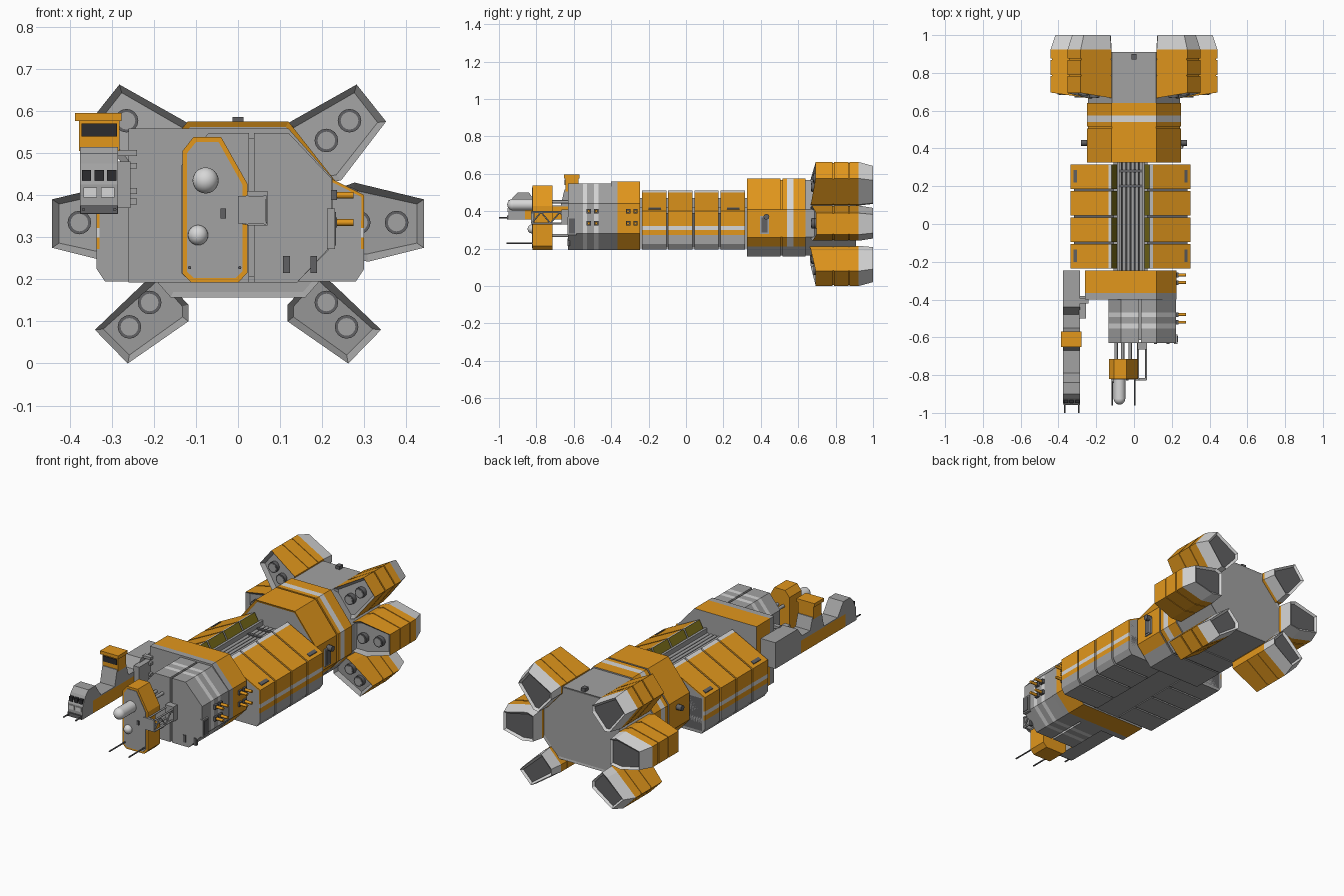
import bpy, bmesh, math
from mathutils import Vector, Matrix

if "Cube" in bpy.data.objects:
    bpy.data.objects.remove(bpy.data.objects["Cube"])

COL = {"orange": (0.76, 0.31, 0.012), "grey": (0.36, 0.36, 0.36), "light_grey": (0.68, 0.68, 0.68),
       "dark": (0.025, 0.025, 0.028), "steel": (0.12, 0.12, 0.125), "olive": (0.2, 0.16, 0.01)}
MATS = {}
for n, c in COL.items():
    MATS[n] = bpy.data.materials.new(n)
    MATS[n].diffuse_color = (*c, 1)


def finish(name, bm, rule):
    """Turn a bmesh into an object, colouring faces by a name or a rule(centre, normal)."""
    bmesh.ops.recalc_face_normals(bm, faces=bm.faces)
    me = bpy.data.meshes.new(name)
    used = []
    for f in bm.faces:
        m = rule if isinstance(rule, str) else rule(f.calc_center_median(), f.normal)
        if m not in used:
            used.append(m)
        f.material_index = used.index(m)
    bm.to_mesh(me)
    bm.free()
    for m in used:
        me.materials.append(MATS[m])
    ob = bpy.data.objects.new(name, me)
    bpy.context.collection.objects.link(ob)
    return ob


def loft(name, pts, secs, rule, axis="y", cuts=(), pivot=(0, 0), sx=1, shift=None, insets=()):
    """Sweep a 2D profile along an axis; secs = (position, scale about pivot)."""
    bm = bmesh.new()
    rings = []
    for i, (t, s) in enumerate(secs):
        ring = []
        for p in pts:
            a, b = [pivot[k] + (p[k] - pivot[k]) * s for k in (0, 1)]
            tt = t + (shift(a, b) if shift and i == 0 else 0)
            ring.append(bm.verts.new((a * sx, tt, b) if axis == "y" else (tt * sx, a, b)))
        rings.append(ring)
    n = len(pts)
    for r, q in zip(rings, rings[1:]):
        for i in range(n):
            bm.faces.new((r[i], r[(i + 1) % n], q[(i + 1) % n], q[i]))
    caps = [bm.faces.new(rings[0]), bm.faces.new(rings[-1])]
    bmesh.ops.recalc_face_normals(bm, faces=bm.faces)
    for k, th, d in insets:
        bmesh.ops.inset_region(bm, faces=[caps[k]], thickness=th, depth=d)
    for ax, v in cuts:
        no = Vector([float(ax == a) for a in "xyz"])
        bmesh.ops.bisect_plane(bm, geom=bm.verts[:] + bm.edges[:] + bm.faces[:], plane_co=no * v, plane_no=no)
    return finish(name, bm, rule)


def box(name, x, y, z, rule="grey"):
    return loft(name, [(x[0], z[0]), (x[1], z[0]), (x[1], z[1]), (x[0], z[1])], [(y[0], 1), (y[1], 1)], rule)


def rod(name, a, b, r, mat="grey", seg=16):
    a, b = Vector(a), Vector(b)
    bm = bmesh.new()
    m = Matrix.Translation((a + b) / 2) @ (b - a).to_track_quat("Z", "Y").to_matrix().to_4x4()
    bmesh.ops.create_cone(bm, cap_ends=True, segments=seg, radius1=r, radius2=r, depth=(b - a).length, matrix=m)
    for f in bm.faces:
        f.smooth = len(f.verts) == 4
    for e in bm.edges:
        e.smooth = all(f.smooth for f in e.link_faces)
    return finish(name, bm, mat)


def ball(name, c, r, mat):
    bm = bmesh.new()
    bmesh.ops.create_uvsphere(bm, u_segments=20, v_segments=12, radius=r, matrix=Matrix.Translation(c))
    for f in bm.faces:
        f.smooth = True
    return finish(name, bm, mat)


# Rear hull, striped, and the engine hub behind it
HULL = [(0.12, 0.575), (0.25, 0.41), (0.25, 0.26), (0.16, 0.157),
        (-0.16, 0.157), (-0.25, 0.26), (-0.25, 0.41), (-0.12, 0.575)]
MID = (0, 0.34)


def hull_rule(c, n):
    inner = abs(c.x) < 0.03 and abs(c.z - 0.36) < 0.1
    if n.y > 0.5 or c.z < 0.21 or (n.y < -0.5 and inner):
        return "grey"
    return "light_grey" if 0.54 < c.y < 0.575 else "orange"


loft("rear_hull", HULL, [(0.325, 1), (0.505, 1), (0.505, 0.97), (0.515, 0.97), (0.515, 1), (0.64, 1)],
     hull_rule, cuts=[("y", 0.54), ("y", 0.575), ("z", 0.21)], pivot=MID, insets=[(0, 0.014, -0.006)])
loft("engine_hub", HULL, [(0.63, 0.97), (0.91, 0.97)], "grey", pivot=MID, insets=[(1, 0.012, -0.004)])
box("hub_sensor", (-0.013, 0.013), (0.87, 0.9), (0.56, 0.586), "steel")

# Six engine pods with grilles and intakes: profile, pivot, intake centres
PODS = {"upper": ([(0.12, 0.53), (0.12, 0.572), (0.282, 0.663), (0.352, 0.575), (0.245, 0.435), (0.21, 0.43)],
                  (0.16, 0.5), [(0.265, 0.577), (0.21, 0.53)]),
        "middle": ([(0.235, 0.255), (0.235, 0.415), (0.277, 0.43), (0.442, 0.39), (0.442, 0.275), (0.31, 0.242)],
                   (0.24, 0.335), [(0.377, 0.335), (0.287, 0.335)]),
        "lower": ([(0.118, 0.14), (0.19, 0.215), (0.225, 0.19), (0.34, 0.08), (0.262, 0.0), (0.118, 0.1)],
                  (0.16, 0.16), [(0.258, 0.087), (0.21, 0.145)])}


def pod_rule(c, n):
    if c.y > 0.922:
        return "steel" if n.y > 0.9 and 0.985 < c.y < 0.995 else "light_grey"
    return "grey" if c.y < 0.735 and (n.y < -0.5 or c.y < 0.71) else "orange"


def slant(a, b):
    return max(0, min(0.04, 0.16 * (math.hypot(a, b - 0.34) - 0.2)))


for part, (prof, piv, holes) in PODS.items():
    for sx, side in ((1, "right"), (-1, "left")):
        secs = [(0.657, 1)]
        for g in (0.783, 0.868):
            secs += [(g, 1), (g, 0.965), (g + 0.007, 0.965), (g + 0.007, 1)]
        loft(f"{side}_{part}_engine", prof, secs + [(0.923, 1), (1.0, 0.87)], pod_rule, pivot=piv, sx=sx,
             shift=slant, insets=[(0, 0.018, -0.02), (1, 0.014, -0.01)])
        for x, z in holes:
            y = 0.657 + slant(x, z)
            rod(f"{side}_{part}_intake", (x * sx, y + 0.05, z), (x * sx, y, z), 0.028, "steel")
            rod(f"{side}_{part}_intake_core", (x * sx, y + 0.02, z), (x * sx, y - 0.002, z), 0.021)

# Spine and pipes between the containers
CX = -0.018
box("spine", (CX - 0.09, CX + 0.09), (-0.25, 0.34), (0.2, 0.42))
for i in range(6):
    x = CX - 0.056 + i * 0.0224
    rod("spine_pipe", (x, -0.25, 0.435), (x, 0.34, 0.435), 0.01, "grey", seg=8)
for s in (-1, 1):
    box("spine_rail", sorted((CX + s * 0.06, CX + s * 0.073)), (-0.25, 0.34), (0.42, 0.47))
for y in (0.2, 0.28):
    box("pipe_clamp", (CX - 0.065, CX + 0.065), (y - 0.008, y + 0.008), (0.42, 0.449), "steel")

# Cargo containers, four a side: grey ends with a thin coloured shell
CARGO = [(0.073, 0.195), (0.073, 0.46), (0.1, 0.51), (0.318, 0.4), (0.318, 0.225), (0.298, 0.195)]


def cargo_rule(c, n):
    u = abs(c.x)
    shell = u > 0.308 or 0.51 - (u - 0.1) * 0.505 - c.z < 0.012
    if c.z < 0.272 or (abs(n.y) > 0.5 and not shell):
        return "grey"
    if u < 0.1:
        return "olive"
    return "light_grey" if u < 0.118 or 0.3 < c.z < 0.322 else "orange"


for sx, side in ((1, "right"), (-1, "left")):
    for i in range(4):
        y = -0.235 + i * 0.14
        box("container_core", sorted((CX + sx * 0.08, CX + sx * 0.3)), (y + 0.01, y + 0.13 + 0.01 * (i < 3)),
            (0.21, 0.39), "steel")
        parts = [loft(f"{side}_container", CARGO, [(y, 1), (y + 0.13, 1)], cargo_rule, sx=sx,
                      cuts=[("x", sx * 0.118), ("z", 0.272), ("z", 0.3), ("z", 0.322)],
                      insets=[(0, 0.008, 0), (1, 0.008, 0)])]
        if i in (0, 3):
            parts.append(loft(f"{side}_container_hatch",
                              [(0.285, 0.42), (0.302, 0.412), (0.302, 0.405), (0.285, 0.413)],
                              [(y + 0.035, 1), (y + 0.1, 1)], "steel", sx=sx))
        for ob in parts:
            ob.location.x = CX

# Forward frame: flat on the left, chamfered on the right
loft("forward_frame", [(-0.26, 0.192), (-0.26, 0.558), (0.12, 0.558), (0.225, 0.44), (0.225, 0.28), (0.14, 0.192)],
     [(-0.4, 1), (-0.245, 1)],
     lambda c, n: "grey" if c.y < -0.365 or abs(n.y) > 0.5 else "orange", cuts=[("y", -0.365)])


# Nose in two halves with pale bands
def nose_rule(c, n):
    return "light_grey" if abs(n.y) < 0.5 and min(abs(c.y + 0.48), abs(c.y + 0.54)) < 0.014 else "grey"


BANDS = [("y", v) for v in (-0.492, -0.468, -0.552, -0.528)]
loft("nose_left", [(-0.135, 0.215), (-0.135, 0.47), (-0.07, 0.548), (0.026, 0.548), (0.026, 0.192), (-0.11, 0.192)],
     [(-0.63, 1), (-0.39, 1)], nose_rule, cuts=BANDS)
loft("nose_right", [(0.038, 0.192), (0.038, 0.548), (0.12, 0.548), (0.222, 0.44), (0.222, 0.28), (0.14, 0.192)],
     [(-0.63, 1), (-0.39, 1)], nose_rule, cuts=BANDS)
box("nose_core", (0.02, 0.045), (-0.615, -0.39), (0.205, 0.535))
for x in (0.115, 0.18):
    box("nose_hatch", (x - 0.008, x + 0.008), (-0.634, -0.62), (0.215, 0.255), "steel")

# Side doors and thruster quads
for x, y, z in ((0.222, -0.61, 0.32), (0.25, 0.42, 0.325)):
    box("side_door", (x - 0.01, x + 0.008), (y - 0.024, y + 0.024), (z - 0.048, z + 0.048))
    box("side_door_panel", (x, x + 0.011), (y - 0.016, y + 0.016), (z - 0.04, z + 0.04), "steel")
for y in (-0.27, -0.31, -0.48, -0.52):
    for z in (0.335, 0.4):
        box("thruster_mount", (0.205, 0.235), (y - 0.012, y + 0.012), (z - 0.012, z + 0.012), "steel")
        rod("thruster", (0.23, y, z), (0.275, y, z), 0.008, "orange", seg=10)
for sx in (-1, 1):
    rod("hull_sensor", (sx * 0.24, 0.43, 0.37), (sx * 0.28, 0.43, 0.37), 0.016, "steel", seg=8)

# Docking pod ahead of the nose, notched on its right for the boom
POD = [(-0.132, 0.505), (-0.106, 0.538), (-0.04, 0.538), (0.022, 0.428), (0.022, 0.395), (-0.005, 0.39),
       (-0.005, 0.335), (0.022, 0.33), (0.022, 0.215), (0.0, 0.192), (-0.11, 0.192), (-0.132, 0.213)]
loft("docking_pod", POD, [(-0.82, 1), (-0.715, 1)], "orange")
loft("docking_pod_face", [(-0.121, 0.5), (-0.1, 0.526), (-0.046, 0.526), (0.011, 0.424), (0.011, 0.22),
                          (-0.005, 0.203), (-0.105, 0.203), (-0.121, 0.218)], [(-0.823, 1), (-0.81, 1)], "grey")
rod("probe_tank", (-0.077, -0.82, 0.435), (-0.077, -0.925, 0.435), 0.031, "light_grey", seg=20)
ball("probe_tank_end", (-0.077, -0.925, 0.435), 0.031, "light_grey")
ball("sensor_dome", (-0.095, -0.823, 0.305), 0.024, "light_grey")
box("pod_latch", (-0.042, -0.028), (-0.828, -0.82), (0.345, 0.368), "steel")
for x in (-0.115, 0.004):
    rod("pod_antenna", (x, -0.96, 0.228), (x, -0.81, 0.228), 0.004, "steel", seg=8)
for x in (-0.095, -0.06, -0.02):
    for z in (0.27, 0.45):
        rod("pod_strut", (x, -0.73, z), (x, -0.62, z), 0.009, "grey", seg=8)

# Truss boom beside the pod
for x in (0.022, 0.064):
    for z in (0.335, 0.395):
        rod("boom_rail", (x, -0.825, z), (x, -0.62, z), 0.005, "grey", seg=8)
for i in range(4):
    y = -0.825 + i * 0.05
    rod("boom_brace", (0.064, y, 0.335 + 0.06 * (i % 2)), (0.064, y + 0.05, 0.395 - 0.06 * (i % 2)), 0.004, seg=6)
box("boom_joint", (0.018, 0.07), (-0.665, -0.625), (0.328, 0.41))
box("boom_tip", (0.0, 0.066), (-0.828, -0.815), (0.333, 0.398))

# Command arm on the left
ARM = [(-0.245, 0.355), (-0.95, 0.355), (-0.95, 0.425), (-0.925, 0.475), (-0.9, 0.5), (-0.84, 0.5), (-0.79, 0.43),
       (-0.67, 0.43), (-0.65, 0.515), (-0.57, 0.515), (-0.55, 0.45), (-0.48, 0.45), (-0.44, 0.5), (-0.245, 0.5)]
loft("command_arm", ARM, [(-0.375, 1), (-0.285, 1)],
     lambda c, n: "orange" if abs(n.x) > 0.9 and c.z < 0.42 and -0.86 < c.y < -0.47 else "grey",
     axis="x", cuts=[("z", 0.425), ("y", -0.86), ("y", -0.47)])
box("arm_root", (-0.29, -0.255), (-0.5, -0.38), (0.37, 0.48))
for z in (0.385, 0.41, 0.47, 0.5):
    box("arm_clamp", (-0.29, -0.24), (-0.42, -0.395), (z - 0.007, z + 0.007))
box("bridge_cabin", (-0.378, -0.282), (-0.645, -0.575), (0.505, 0.58), "orange")
box("bridge_roof", (-0.387, -0.277), (-0.652, -0.57), (0.576, 0.595), "orange")
box("bridge_window", (-0.372, -0.288), (-0.65, -0.63), (0.54, 0.57), "dark")
for i in range(3):
    x = -0.36 + i * 0.03
    box("cabin_window", (x - 0.011, x + 0.011), (-0.948, -0.925), (0.434, 0.46), "dark")
for x in (-0.351, -0.309):
    box("cabin_panel", (x - 0.016, x + 0.016), (-0.955, -0.94), (0.395, 0.418), "light_grey")
box("cabin_bumper", (-0.374, -0.286), (-0.958, -0.94), (0.356, 0.376), "steel")
for x in (-0.367, -0.293):
    rod("arm_antenna", (x, -1.0, 0.366), (x, -0.82, 0.366), 0.004, "steel", seg=8)

for m in bpy.data.materials:
    if m.users and not m.is_grease_pencil:
        m.use_nodes = True
        m.node_tree.nodes["Principled BSDF"].inputs["Base Color"].default_value = m.diffuse_color
